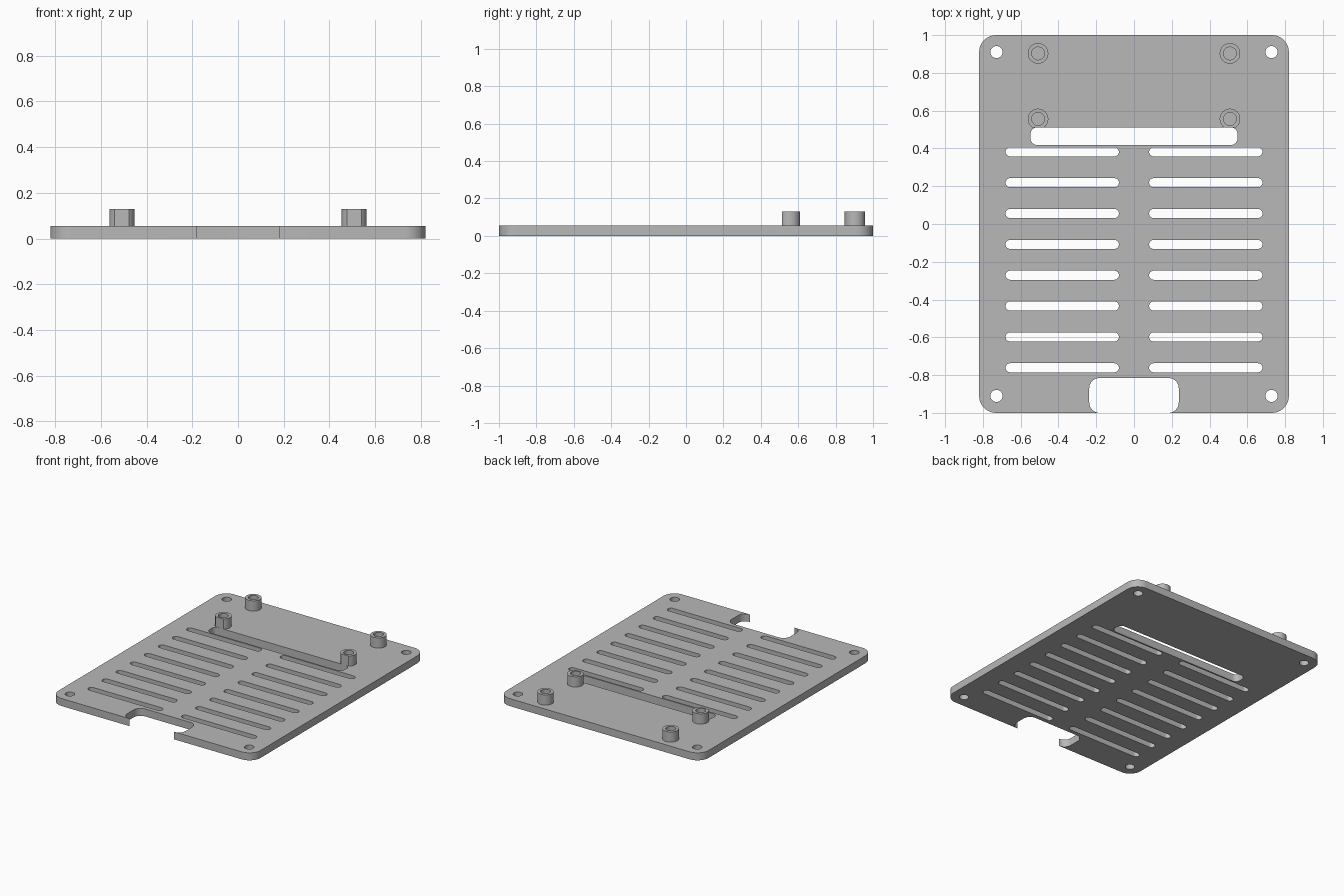
import bpy, bmesh, math

if "Cube" in bpy.data.objects:
    bpy.data.objects.remove(bpy.data.objects["Cube"])

THICK = 0.055      # plate thickness
POST_TOP = 0.13    # top of the standoffs
SLOT_TOP = 0.512   # rear edge of the wide slot

grey = bpy.data.materials.new("grey")
grey.diffuse_color = (0.48, 0.48, 0.48, 1)
grey.use_nodes = True
grey.node_tree.nodes["Principled BSDF"].inputs["Base Color"].default_value = grey.diffuse_color


def arc(cx, cy, r, a0, a1, n=10):
    return [(cx + r * math.cos(math.radians(a0 + (a1 - a0) * i / n)),
             cy + r * math.sin(math.radians(a0 + (a1 - a0) * i / n)))
            for i in range(n + 1)]


def circle(cx, cy, r):
    return arc(cx, cy, r, 0, 360, 40)[:-1]


def rounded_rect(x0, x1, y0, y1, r):
    pts = (arc(x1 - r, y0 + r, r, -90, 0) + arc(x1 - r, y1 - r, r, 0, 90)
           + arc(x0 + r, y1 - r, r, 90, 180) + arc(x0 + r, y0 + r, r, 180, 270))
    return [p for i, p in enumerate(pts) if math.dist(p, pts[i - 1]) > 1e-5]


def extrude_loops(name, loops, z0, z1):
    """Fill an outline with holes and extrude it from z0 to z1."""
    curve = bpy.data.curves.new(name + "_profile", 'CURVE')
    curve.dimensions = '2D'
    curve.fill_mode = 'BOTH'
    curve.extrude = (z1 - z0) / 2
    for pts in loops:
        sp = curve.splines.new('POLY')
        sp.points.add(len(pts) - 1)
        for p, (x, y) in zip(sp.points, pts):
            p.co = (x, y, 0, 1)
        sp.use_cyclic_u = True
    tmp = bpy.data.objects.new(name + "_profile", curve)
    bpy.context.collection.objects.link(tmp)
    dg = bpy.context.evaluated_depsgraph_get()
    mesh = bpy.data.meshes.new_from_object(tmp.evaluated_get(dg))
    bpy.data.objects.remove(tmp)
    bm = bmesh.new()
    bm.from_mesh(mesh)
    bmesh.ops.remove_doubles(bm, verts=bm.verts, dist=1e-5)
    bmesh.ops.recalc_face_normals(bm, faces=bm.faces)
    bmesh.ops.translate(bm, verts=bm.verts, vec=(0, 0, (z0 + z1) / 2))
    bm.to_mesh(mesh)
    bm.free()
    mesh.materials.clear()
    mesh.materials.append(grey)
    obj = bpy.data.objects.new(name, mesh)
    bpy.context.collection.objects.link(obj)
    bpy.ops.object.select_all(action='DESELECT')
    obj.select_set(True)
    bpy.context.view_layer.objects.active = obj
    bpy.ops.object.shade_smooth_by_angle(angle=math.radians(30))
    return obj


# Plate outline: right half with the rounded front notch, then mirrored
half = (arc(0.182, -0.87, 0.055, 90, 0) + arc(0.182, -0.945, 0.055, 0, -90)
        + arc(0.73, -0.91, 0.09, -90, 0) + arc(0.73, 0.91, 0.09, 0, 90))
outline = half + [(-x, y) for x, y in reversed(half)]

# Wide cable slot
holes = [rounded_rect(-0.548, 0.548, 0.418, SLOT_TOP, 0.036)]
for s in (-1, 1):
    # Vent slots
    for i in range(8):
        y = 0.382 - i * 0.1633
        x0, x1 = sorted((s * 0.08, s * 0.68))
        holes.append(rounded_rect(x0, x1, y - 0.024, y + 0.024, 0.024))
    # Corner screw holes
    for y in (-0.91, 0.91):
        holes.append(circle(s * 0.728, y, 0.032))

extrude_loops("vented_plate", [outline] + holes, 0, THICK)

# Hollow standoffs; the front pair is trimmed flush with the wide slot
for side, x in (("left", -0.508), ("right", 0.508)):
    for end, y in (("front", 0.556), ("rear", 0.903)):
        outer = [(px, max(py, SLOT_TOP)) for px, py in circle(x, y, 0.0545)]
        extrude_loops(f"standoff_{end}_{side}",
                      [outer, circle(x, y, 0.034)], THICK, POST_TOP)
